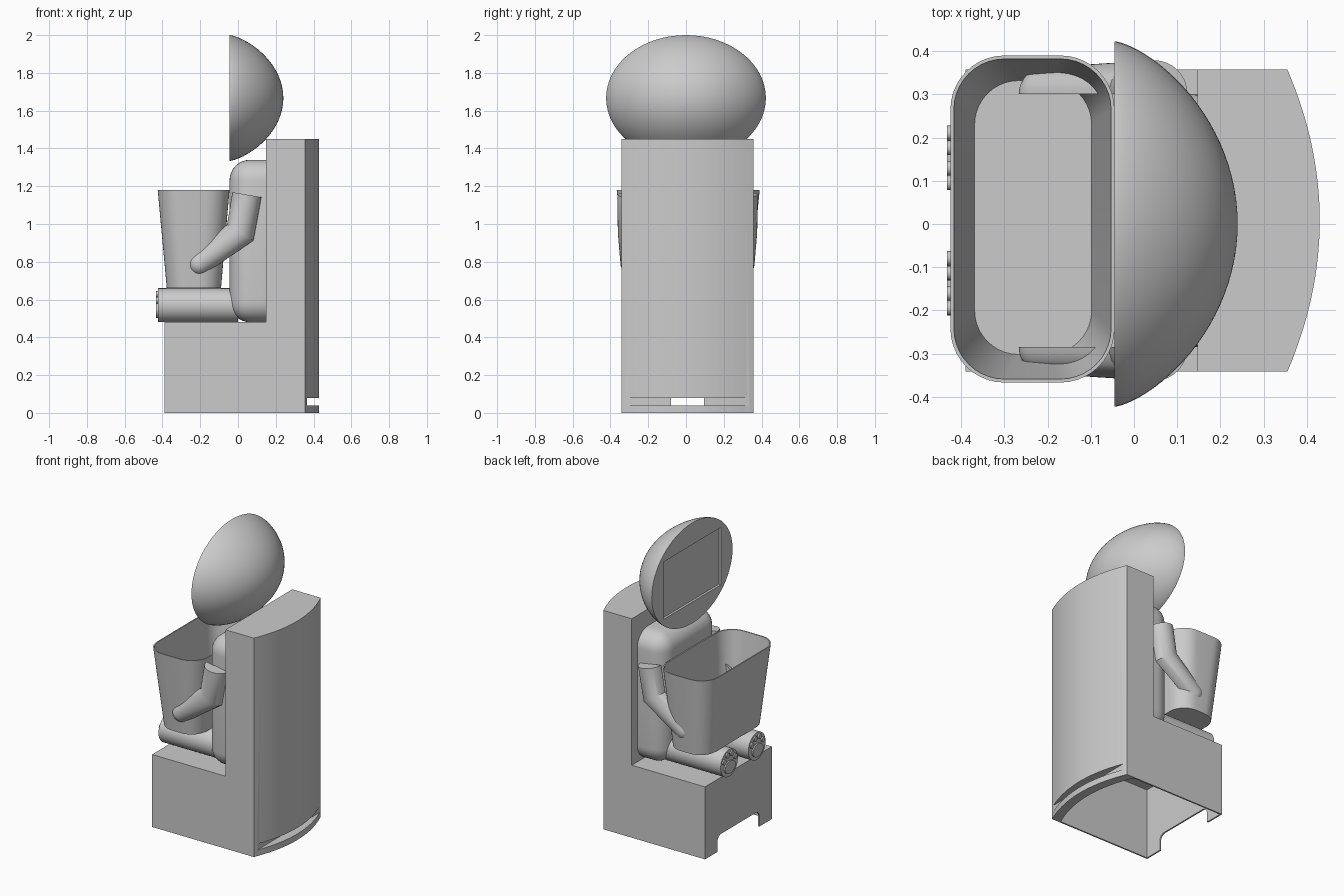
import bpy, bmesh, math
from mathutils import Vector

cube = bpy.data.objects.get("Cube")
if cube:
    bpy.data.objects.remove(cube, do_unlink=True)

grey = bpy.data.materials.new("plain_grey")
grey.use_nodes = True
colour = (0.6, 0.6, 0.6, 1)
grey.diffuse_color = colour
grey.node_tree.nodes["Principled BSDF"].inputs["Base Color"].default_value = colour

MID = 0.008  # centre plane of the seated figure


def finish(obj, angle=30):
    obj.data.materials.clear()
    obj.data.materials.append(grey)
    bpy.ops.object.select_all(action='DESELECT')
    obj.select_set(True)
    bpy.context.view_layer.objects.active = obj
    bpy.ops.object.shade_smooth_by_angle(angle=math.radians(angle))
    return obj


def loft(name, rings):
    """Skin a list of equal-length closed rings and cap both ends."""
    bm = bmesh.new()
    loops = [[bm.verts.new(p) for p in ring] for ring in rings]
    n = len(loops[0])
    for a, b in zip(loops, loops[1:]):
        for i in range(n):
            j = (i + 1) % n
            bm.faces.new((a[i], a[j], b[j], b[i]))
    bm.faces.new(loops[0])
    bm.faces.new(loops[-1])
    bmesh.ops.recalc_face_normals(bm, faces=bm.faces)
    mesh = bpy.data.meshes.new(name)
    bm.to_mesh(mesh)
    bm.free()
    obj = bpy.data.objects.new(name, mesh)
    bpy.context.collection.objects.link(obj)
    return obj


def prism(name, outline, z0, z1):
    return loft(name, [[(x, y, z) for x, y in outline] for z in (z0, z1)])


def box(name, x0, x1, y0, y1, z0, z1):
    return prism(name, [(x0, y0), (x1, y0), (x1, y1), (x0, y1)], z0, z1)


def bake(obj):
    bpy.context.view_layer.update()
    graph = bpy.context.evaluated_depsgraph_get()
    mesh = bpy.data.meshes.new_from_object(obj.evaluated_get(graph))
    obj.modifiers.clear()
    obj.data = mesh


def cut(obj, cutter):
    cutter.hide_render = True
    mod = obj.modifiers.new("cut", 'BOOLEAN')
    mod.operation = 'DIFFERENCE'
    mod.solver = 'EXACT'
    mod.object = cutter
    bake(obj)
    bpy.data.objects.remove(cutter, do_unlink=True)


# Chair: outline with a bowed back, cut down to a seat and hollowed below
def chair_outline(front, tip, half, bow=0.075, steps=32):
    pts = [(front, MID + half), (front, MID - half)]
    for i in range(steps + 1):
        t = 2 * i / steps - 1
        pts.append((tip - bow * t * t, MID + half * t))
    return pts


chair = prism("chair", chair_outline(-0.39, 0.43, 0.35), 0, 1.45)
cut(chair, box("seat_cutter", -0.6, 0.147, -0.6, 0.6, 0.48, 1.6))
cut(chair, prism("hollow_cutter", chair_outline(-0.38, 0.37, 0.34), -0.1, 0.47))
cut(chair, box("slot_cutter", 0.365, 0.6, -0.6, 0.6, 0.04, 0.08))

# Foot opening with rounded upper corners
opening = []
for side in (1, -1):
    arc = [(MID + side * (0.18 + 0.04 * math.cos(a)), 0.065 + 0.04 * math.sin(a))
           for a in [math.pi / 2 * i / 6 for i in range(7)]]
    arc = [(MID + side * 0.22, -0.1)] + arc
    opening += arc if side == 1 else arc[::-1]
cut(chair, loft("opening_cutter", [[(x, y, z) for y, z in opening] for x in (-0.5, -0.3)]))
finish(chair)

# Head: rounded shell behind a flat face with a shallow screen recess
rings = []
for i in range(25):
    t = math.pi / 2 * i / 24
    k = max(math.cos(t), 0.004)
    x = -0.045 + 0.285 * math.sin(t) ** 1.4
    rings.append([(x, 0.423 * k * math.cos(a), 1.667 + 0.333 * k * math.sin(a))
                  for a in [math.tau * j / 64 for j in range(64)]])
head = loft("head", rings)
cut(head, box("screen_cutter", -0.2, -0.03, -0.3, 0.3, 1.475, 1.855))
finish(head)

# Torso: soft-cornered block set into the chair back
torso = box("torso", -0.045, 0.25, MID - 0.293, MID + 0.293, 0.48, 1.34)
bevel = torso.modifiers.new("round", 'BEVEL')
bevel.width = 0.11
bevel.segments = 8
bake(torso)
finish(torso)


# Basket: tapered rounded tub with thin walls
def rounded_rect(x0, x1, y0, y1, r, z, steps=10):
    pts = []
    corners = ((x1 - r, y1 - r), (x0 + r, y1 - r), (x0 + r, y0 + r), (x1 - r, y0 + r))
    for q, (cx, cy) in enumerate(corners):
        for i in range(steps + 1):
            a = math.pi / 2 * (q + i / steps)
            pts.append((cx + r * math.cos(a), cy + r * math.sin(a), z))
    return pts


basket = loft("basket", [
    rounded_rect(-0.377, -0.09, -0.31, 0.34, 0.11, 0.66),
    rounded_rect(-0.425, -0.045, -0.367, 0.39, 0.125, 1.18),
    rounded_rect(-0.417, -0.053, -0.359, 0.382, 0.117, 1.18),
    rounded_rect(-0.369, -0.098, -0.302, 0.332, 0.102, 0.67)])
finish(basket)

# Arms: half-round limbs, flat on the inside, mitred at the elbow
shoulder, elbow, hand = Vector((0.047, 1.155)), Vector((0.012, 0.955)), Vector((-0.205, 0.79))
upper, lower = (elbow - shoulder).normalized(), (hand - elbow).normalized()


def across(d):
    return Vector((-d.y, d.x))


mitre = across((upper + lower).normalized())
stretch = 1 / mitre.dot(across(upper))
sections = [(shoulder, across(upper), 0.078), (elbow, mitre * stretch, 0.076)]
for i in range(9):
    t = math.pi / 2 * i / 8
    sections.append((hand + lower * 0.062 * math.sin(t), across(lower),
                     0.062 * max(math.cos(t), 0.02)))
for name, side in (("left", 1), ("right", -1)):
    rings = []
    for c, u, r in sections:
        ring = []
        for j in range(17):
            a = math.pi * j / 16
            p = c + u * r * math.cos(a)
            ring.append((p.x, MID + side * (0.293 + r * math.sin(a)), p.y))
        rings.append(ring)
    finish(loft(name + "_arm", rings))


# Legs with raised paw pads on the soles
def disc_bar(name, x0, x1, y, z, ry, rz, n=40):
    return finish(loft(name, [[(x, y + ry * math.cos(math.tau * i / n),
                                z + rz * math.sin(math.tau * i / n))
                               for i in range(n)] for x in (x0, x1)]))


for name, side in (("left", 1), ("right", -1)):
    y, z = MID + side * 0.145, 0.57
    disc_bar(name + "_leg", -0.424, 0.0, y, z, 0.09, 0.09)
    disc_bar(name + "_sole_pad", -0.433, -0.42, y, z - 0.025, 0.055, 0.042, 24)
    for i in range(4):
        a = math.radians(24 + 44 * i)
        disc_bar(f"{name}_toe_pad_{i + 1}", -0.433, -0.42, y + 0.063 * math.cos(a),
                 z + 0.063 * math.sin(a), 0.017, 0.017, 16)
